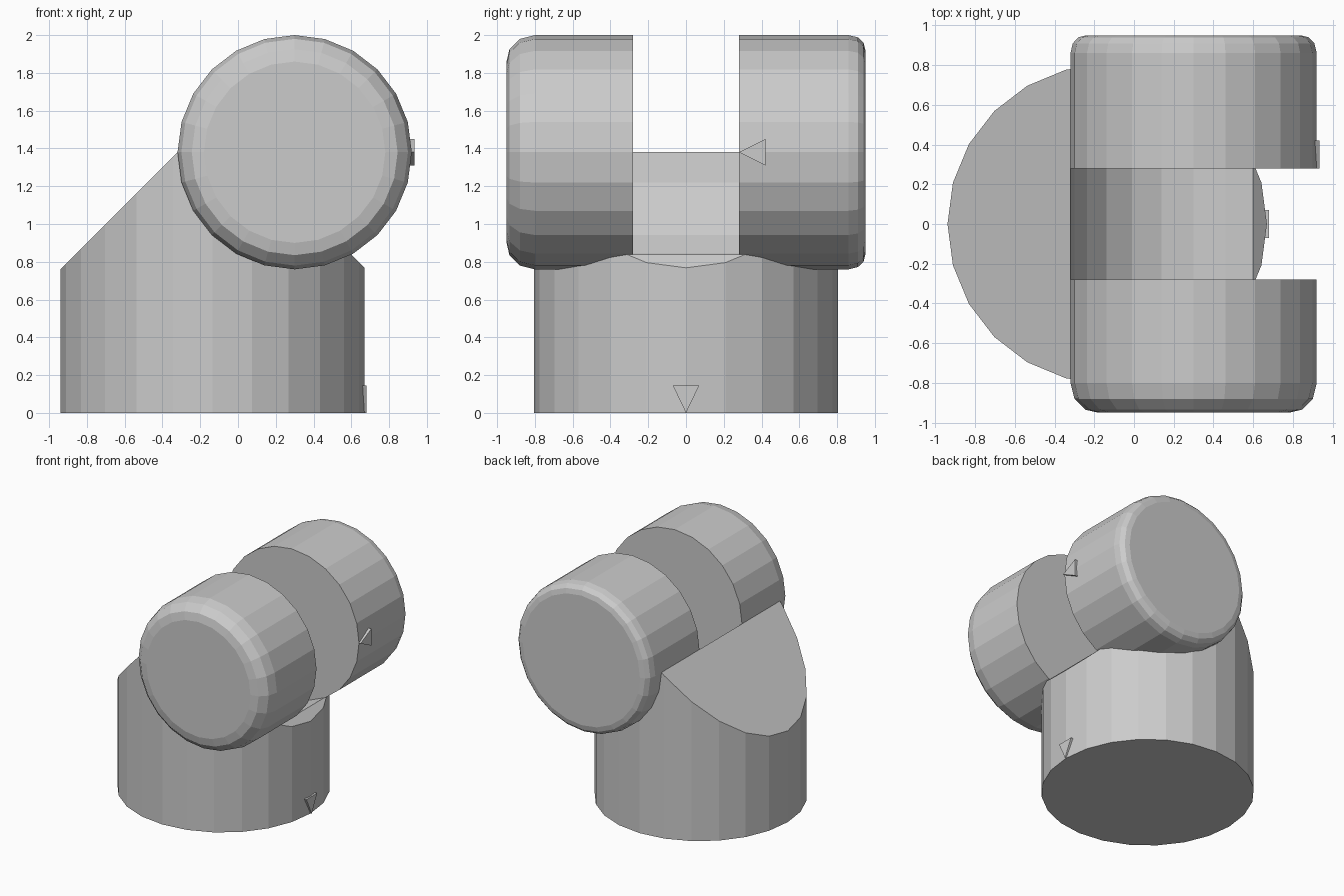
import bpy, bmesh, math
from mathutils import Vector

if "Cube" in bpy.data.objects:
    bpy.data.objects.remove(bpy.data.objects["Cube"])

SIDES = 24
PIN = Vector((0.30, 0, 1.38))   # centre of the cross cylinder
PIN_R = 0.62


def make_object(name, bm):
    bmesh.ops.recalc_face_normals(bm, faces=bm.faces[:])
    mesh = bpy.data.meshes.new(name)
    bm.to_mesh(mesh)
    bm.free()
    obj = bpy.data.objects.new(name, mesh)
    bpy.context.collection.objects.link(obj)
    return obj


def lathe(name, profile, place):
    """Closed solid of revolution; profile is (radius, position along axis)."""
    bm = bmesh.new()
    rings = []
    for r, t in profile:
        angles = [2 * math.pi * k / SIDES for k in range(SIDES)]
        rings.append([bm.verts.new(place(r * math.cos(a), r * math.sin(a), t)) for a in angles])
    for a, b in zip(rings, rings[1:]):
        for k in range(SIDES):
            n = (k + 1) % SIDES
            bm.faces.new((a[k], a[n], b[n], b[k]))
    bm.faces.new(rings[0])
    bm.faces.new(rings[-1])
    return make_object(name, bm)


def along_y(u, v, t):
    return PIN + Vector((u, t, v))


def upright(u, v, t):
    return Vector((-0.135 + u, v, t))


def marker(name, points, x0, x1):
    """Raised triangle on the +x side; points are (y, z)."""
    bm = bmesh.new()
    back = [bm.verts.new((x0, y, z)) for y, z in points]
    face = bm.faces.new(back)
    ext = bmesh.ops.extrude_face_region(bm, geom=[face], use_keep_orig=True)
    moved = [v for v in ext["geom"] if isinstance(v, bmesh.types.BMVert)]
    bmesh.ops.translate(bm, verts=moved, vec=(x1 - x0, 0, 0))
    return make_object(name, bm)


# Base post, sliced by the two 45 degree slopes
base = lathe("base_post", [(0.804, 0), (0.804, 2)], upright)
bm = bmesh.new()
bm.from_mesh(base.data)
for co, no in (((-0.32, 0, 1.38), (-1, 0, 1)), ((0.60, 0, 0.837), (1, 0, 1))):
    cut = bmesh.ops.bisect_plane(bm, geom=bm.verts[:] + bm.edges[:] + bm.faces[:],
                                 plane_co=co, plane_no=no, clear_outer=True)
    rim = [e for e in cut["geom_cut"] if isinstance(e, bmesh.types.BMEdge)]
    bmesh.ops.contextual_create(bm, geom=rim)
bmesh.ops.recalc_face_normals(bm, faces=bm.faces[:])
bm.to_mesh(base.data)
bm.free()

# Curved saddle cut into the top of the post
cutter = lathe("saddle_cutter", [(PIN_R, -1.2), (PIN_R, 1.2)], along_y)
cutter.hide_render = True
cutter.hide_set(True)
mod = base.modifiers.new("saddle", "BOOLEAN")
mod.operation = "DIFFERENCE"
mod.solver = "EXACT"
mod.object = cutter
bpy.context.view_layer.update()
carved = bpy.data.meshes.new_from_object(base.evaluated_get(bpy.context.evaluated_depsgraph_get()))
base.modifiers.clear()
base.data = carved
bpy.data.objects.remove(cutter)

# Two cross cylinder halves with rounded outer ends
lathe("front_barrel", [(PIN_R, -0.28), (PIN_R, -0.80), (0.60, -0.88),
                       (0.545, -0.935), (0.48, -0.95)], along_y)
lathe("back_barrel", [(PIN_R, 0.28), (PIN_R, 0.86), (0.608, 0.91),
                      (0.58, 0.94), (0.54, 0.95)], along_y)

# Raised alignment markers
marker("base_marker", [(0, 0), (0.07, 0.145), (-0.07, 0.145)], 0.64, 0.68)
marker("barrel_marker", [(0.28, 1.38), (0.42, 1.45), (0.42, 1.31)], 0.89, 0.935)
